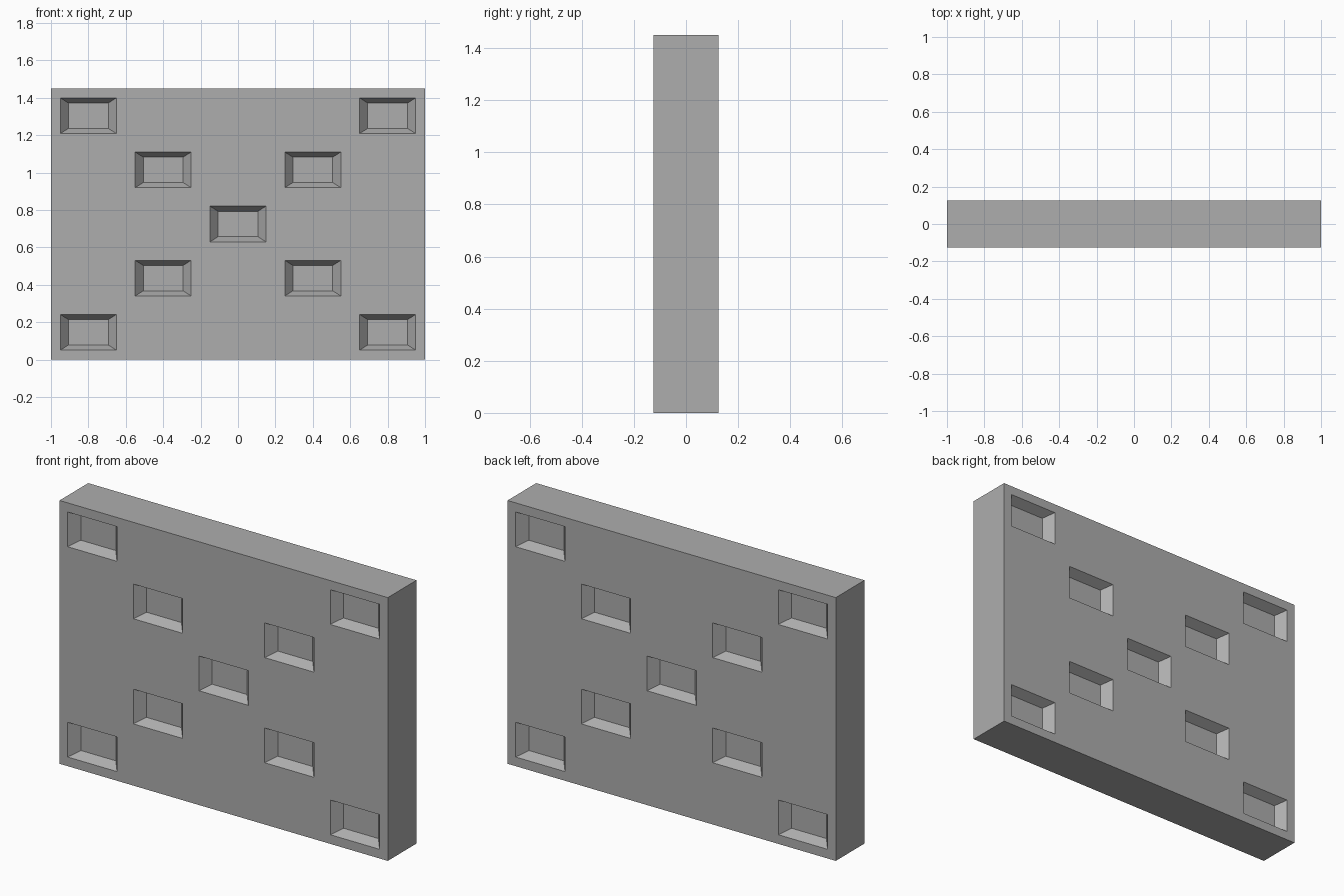
import bpy
import bmesh
from mathutils import Vector

if "Cube" in bpy.data.objects:
    bpy.data.objects.remove(bpy.data.objects["Cube"], do_unlink=True)

WIDTH, THICK, HEIGHT = 2.0, 0.25, 1.45
STEP_X, STEP_Z = 0.4, 0.2895        # spacing of the recesses along the diagonals
HALF_X, HALF_Z = 0.15, 0.0955       # half size of a recess opening
DEPTH, TAPER = 0.052, 0.29          # the floor is smaller than the opening by TAPER

grey = bpy.data.materials.new("mid_grey")
grey.use_nodes = True
colour = (0.42, 0.42, 0.42, 1)
grey.diffuse_color = colour
grey.node_tree.nodes["Principled BSDF"].inputs["Base Color"].default_value = colour


def make_object(name, bm):
    bmesh.ops.recalc_face_normals(bm, faces=bm.faces[:])
    mesh = bpy.data.meshes.new(name)
    bm.to_mesh(mesh)
    bm.free()
    mesh.materials.append(grey)
    obj = bpy.data.objects.new(name, mesh)
    bpy.context.collection.objects.link(obj)
    return obj


def add_frustum(bm, x, z, side):
    """Tapered block centred on one face of the slab, narrow end inside."""
    for v in bmesh.ops.create_cube(bm, size=2)["verts"]:
        scale = 1 + v.co.y * TAPER
        v.co = Vector((x + v.co.x * HALF_X * scale,
                       side * (THICK / 2 + v.co.y * DEPTH),
                       z + v.co.z * HALF_Z * scale))


# Solid slab
bm = bmesh.new()
for v in bmesh.ops.create_cube(bm, size=1)["verts"]:
    v.co = Vector((v.co.x * WIDTH, v.co.y * THICK, (v.co.z + 0.5) * HEIGHT))
slab = make_object("slab", bm)

# Tapered recesses in an X pattern on the front and back
bm = bmesh.new()
for side in (-1, 1):
    for i in range(-2, 3):
        for k in {i, -i}:
            add_frustum(bm, i * STEP_X, HEIGHT / 2 + k * STEP_Z, side)
cutter = make_object("recess_cutter", bm)
cutter.hide_render = True

# Cut the recesses and remove the cutter
cut = slab.modifiers.new("recesses", "BOOLEAN")
cut.operation = "DIFFERENCE"
cut.solver = "EXACT"
cut.object = cutter
bpy.context.view_layer.objects.active = slab
slab.select_set(True)
bpy.ops.object.modifier_apply(modifier=cut.name)
bpy.data.objects.remove(cutter, do_unlink=True)
